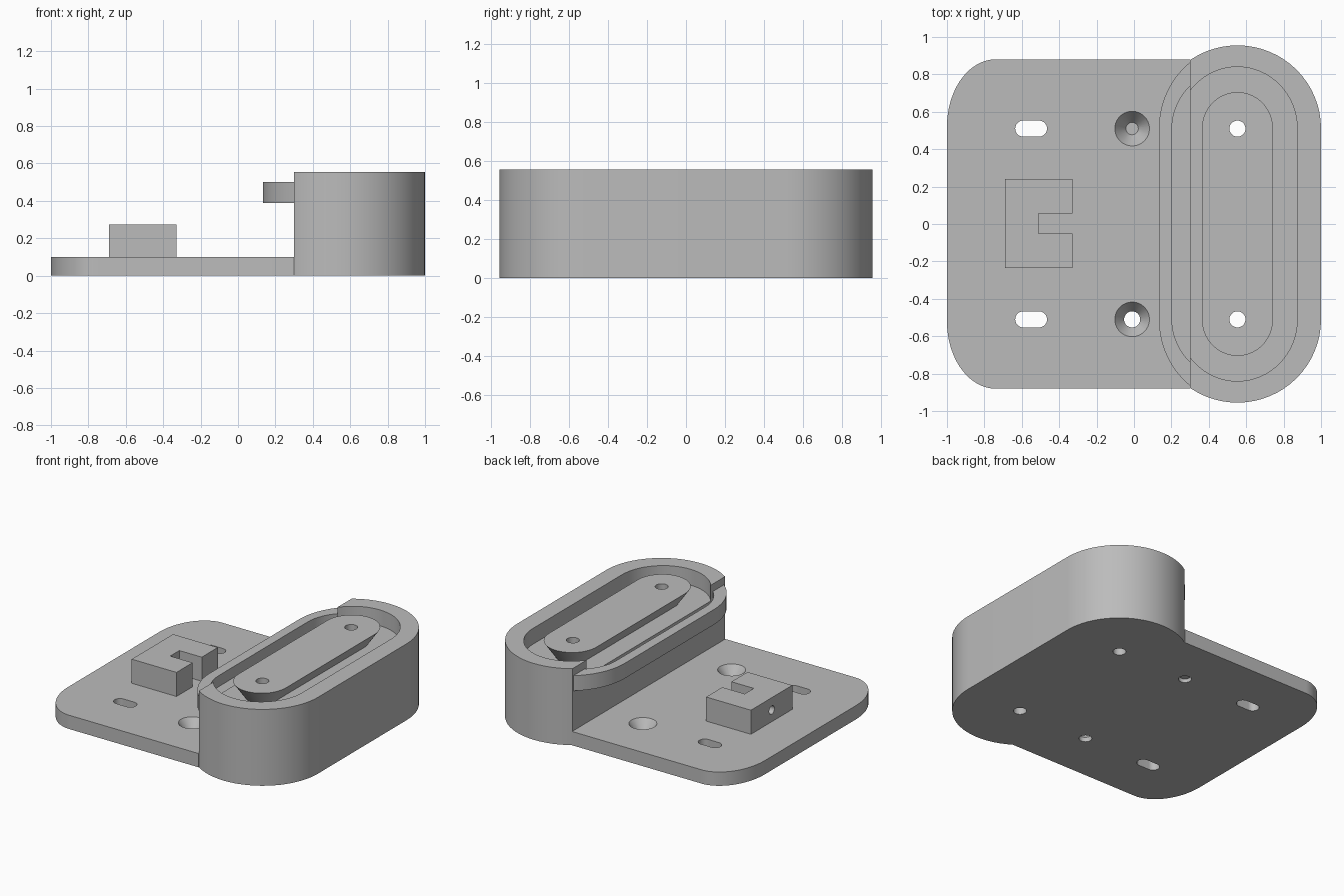
import bpy
import bmesh
from math import sin, cos, pi

cube = bpy.data.objects.get("Cube")
if cube:
    bpy.data.objects.remove(cube, do_unlink=True)

grey = bpy.data.materials.new("plain grey")
grey.use_nodes = True
grey.diffuse_color = (0.5, 0.5, 0.5, 1)
grey.node_tree.nodes["Principled BSDF"].inputs["Base Color"].default_value = (0.5, 0.5, 0.5, 1)

CX, CY = 0.553, 0.51      # centre of the long housing and its end arcs
HOLE = 0.043
CUT = 0.3                 # plane where the housing meets the plate


def arc(cx, cy, rx, ry, start, stop, n=32):
    return [(cx + rx * cos(start + (stop - start) * i / n),
             cy + ry * sin(start + (stop - start) * i / n)) for i in range(n + 1)]


def stadium(rx, ry):
    return arc(CX, CY, rx, ry, 0, pi) + arc(CX, -CY, rx, ry, pi, 2 * pi)


def circle(cx, cy, r):
    return arc(cx, cy, r, r, 0, 2 * pi, 40)[:-1]


def loft(name, bottom, top, z0, z1):
    """Solid between two matching outlines."""
    bm = bmesh.new()
    low = [bm.verts.new((x, y, z0)) for x, y in bottom]
    high = [bm.verts.new((x, y, z1)) for x, y in top]
    bm.faces.new(low[::-1])
    bm.faces.new(high)
    n = len(low)
    for i in range(n):
        j = (i + 1) % n
        bm.faces.new((low[i], low[j], high[j], high[i]))
    bmesh.ops.recalc_face_normals(bm, faces=bm.faces)
    mesh = bpy.data.meshes.new(name)
    bm.to_mesh(mesh)
    bm.free()
    mesh.materials.append(grey)
    obj = bpy.data.objects.new(name, mesh)
    bpy.context.collection.objects.link(obj)
    return obj


def prism(name, outline, z0, z1):
    return loft(name, outline, outline, z0, z1)


def box(name, x0, x1, z0, z1):
    return prism(name, [(x0, -2), (x1, -2), (x1, 2), (x0, 2)], z0, z1)


def activate(obj):
    bpy.ops.object.select_all(action='DESELECT')
    obj.select_set(True)
    bpy.context.view_layer.objects.active = obj


def cut(obj, *cutters):
    activate(obj)
    for cutter in cutters:
        mod = obj.modifiers.new("cut", 'BOOLEAN')
        mod.operation = 'DIFFERENCE'
        mod.solver = 'EXACT'
        mod.object = cutter
        bpy.ops.object.modifier_apply(modifier=mod.name)
        bpy.data.objects.remove(cutter, do_unlink=True)


def hole(x, y):
    return prism("hole_cutter", circle(x, y, HOLE), -0.1, 0.8)


# Base plate with rounded outer corners, slots and countersunk holes
outline = ([(CUT, -0.88), (CUT, 0.88)]
           + arc(-0.74, 0.52, 0.26, 0.36, pi / 2, pi)
           + arc(-0.74, -0.52, 0.26, 0.36, pi, 1.5 * pi))
plate = prism("base_plate", outline, 0, 0.1)
for y in (-CY, CY):
    slot = arc(-0.508, y, HOLE, HOLE, -pi / 2, pi / 2) + arc(-0.592, y, HOLE, HOLE, pi / 2, 1.5 * pi)
    sink = loft("sink_cutter", circle(-0.01, y, HOLE - 0.01), circle(-0.01, y, 0.1), 0.02, 0.11)
    cut(plate, prism("slot_cutter", slot, -0.1, 0.2), hole(-0.01, y), sink)

# Tall housing with a recess, flat on the plate side
housing = prism("housing", stadium(0.447, 0.445), 0, 0.555)
cut(housing, box("side_cutter", -1, CUT, -0.1, 0.8),
    prism("recess_cutter", stadium(0.32, 0.33), 0.44, 0.8),
    hole(CX, -CY), hole(CX, CY))

# Overhanging lip that closes the recess above the plate
lip = prism("overhanging_lip", stadium(0.42, 0.445), 0.39, 0.5)
cut(lip, box("half_cutter", CUT, 2, 0, 0.8),
    prism("lip_recess_cutter", stadium(0.35, 0.33), 0.42, 0.8))

# Island in the recess, wider at the top
island = loft("recess_island", stadium(0.11, 0.115), stadium(0.19, 0.195), 0.44, 0.555)
cut(island, hole(CX, -CY), hole(CX, CY))

# Notched block with a screw hole along x
left, right, notch = -0.69, -0.33, -0.51
block = prism("notched_block", [
    (left, -0.235), (right, -0.235), (right, -0.05), (notch, -0.05),
    (notch, 0.055), (right, 0.055), (right, 0.24), (left, 0.24)], 0.1, 0.275)
bore = prism("bore_cutter", circle(0, 0, 0.03), -0.15, 0.15)
bore.rotation_euler = (0, pi / 2, 0)
bore.location = (left + 0.08, 0, 0.185)
cut(block, bore)

# Smooth curved walls, keep edges sharp
for obj in (plate, housing, lip, island, block):
    activate(obj)
    bpy.ops.object.shade_smooth_by_angle(angle=pi / 7)
